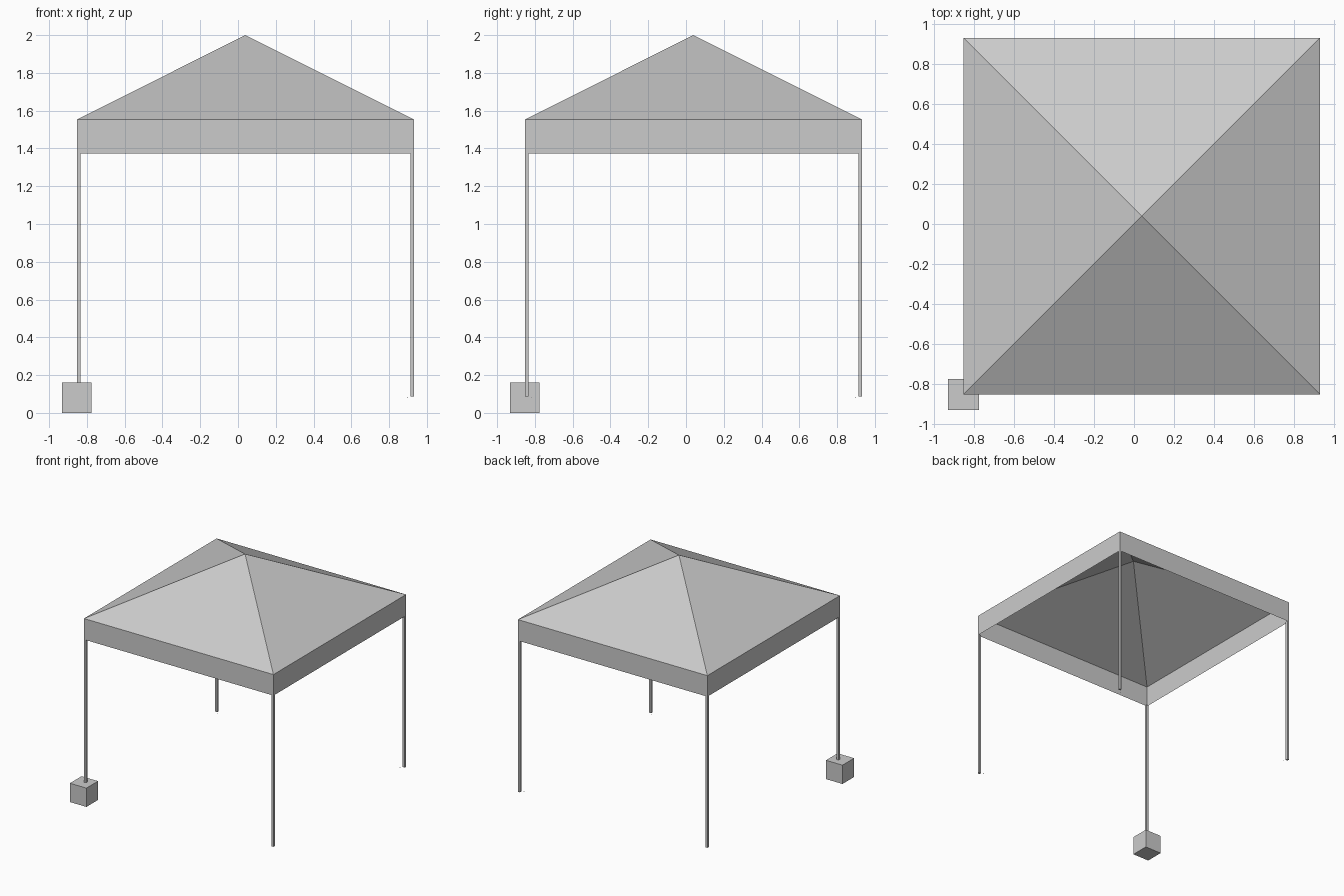
import bpy, bmesh

if "Cube" in bpy.data.objects:
    bpy.data.objects.remove(bpy.data.objects["Cube"])

CX = 0.039            # canopy centre in x and y
HALF = 0.892          # canopy half width
LEG = 0.019           # leg thickness
EAVE, HEM, APEX, FOOT = 1.553, 1.374, 2.0, 0.087


def make_object(name, bm):
    mesh = bpy.data.meshes.new(name)
    bm.to_mesh(mesh)
    bm.free()
    obj = bpy.data.objects.new(name, mesh)
    bpy.context.collection.objects.link(obj)
    return obj


def box(name, centre, size):
    bm = bmesh.new()
    bmesh.ops.create_cube(bm, size=1)
    for v in bm.verts:
        v.co = [c + a * s for c, a, s in zip(centre, v.co, size)]
    return make_object(name, bm)


CORNERS = [(-1, -1), (1, -1), (1, 1), (-1, 1)]


def ring(bm, z):
    return [bm.verts.new((CX + sx * HALF, CX + sy * HALF, z)) for sx, sy in CORNERS]


# Pyramid roof sheet, open underneath
bm = bmesh.new()
eave = ring(bm, EAVE)
peak = bm.verts.new((CX, CX, APEX))
for i in range(4):
    bm.faces.new((eave[i], eave[(i + 1) % 4], peak))
make_object("canopy_roof", bm)

# Hanging valance around the eaves
bm = bmesh.new()
low, high = ring(bm, HEM), ring(bm, EAVE)
for i in range(4):
    j = (i + 1) % 4
    bm.faces.new((low[i], low[j], high[j], high[i]))
make_object("canopy_valance", bm)

# Slim square legs with a tiny peg just inside each foot
names = ["front_left", "front_right", "back_right", "back_left"]
for name, (sx, sy) in zip(names, CORNERS):
    r = HALF - LEG / 2
    box(name + "_leg", (CX + sx * r, CX + sy * r, (FOOT + HEM) / 2),
        (LEG, LEG, HEM - FOOT))
    box(name + "_peg", (CX + sx * 0.858, CX + sy * 0.858, 0.083),
        (0.004, 0.004, 0.003))

# Weight block around the front left foot
box("weight_block", (CX - HALF, CX - HALF, 0.08), (0.156, 0.156, 0.16))
